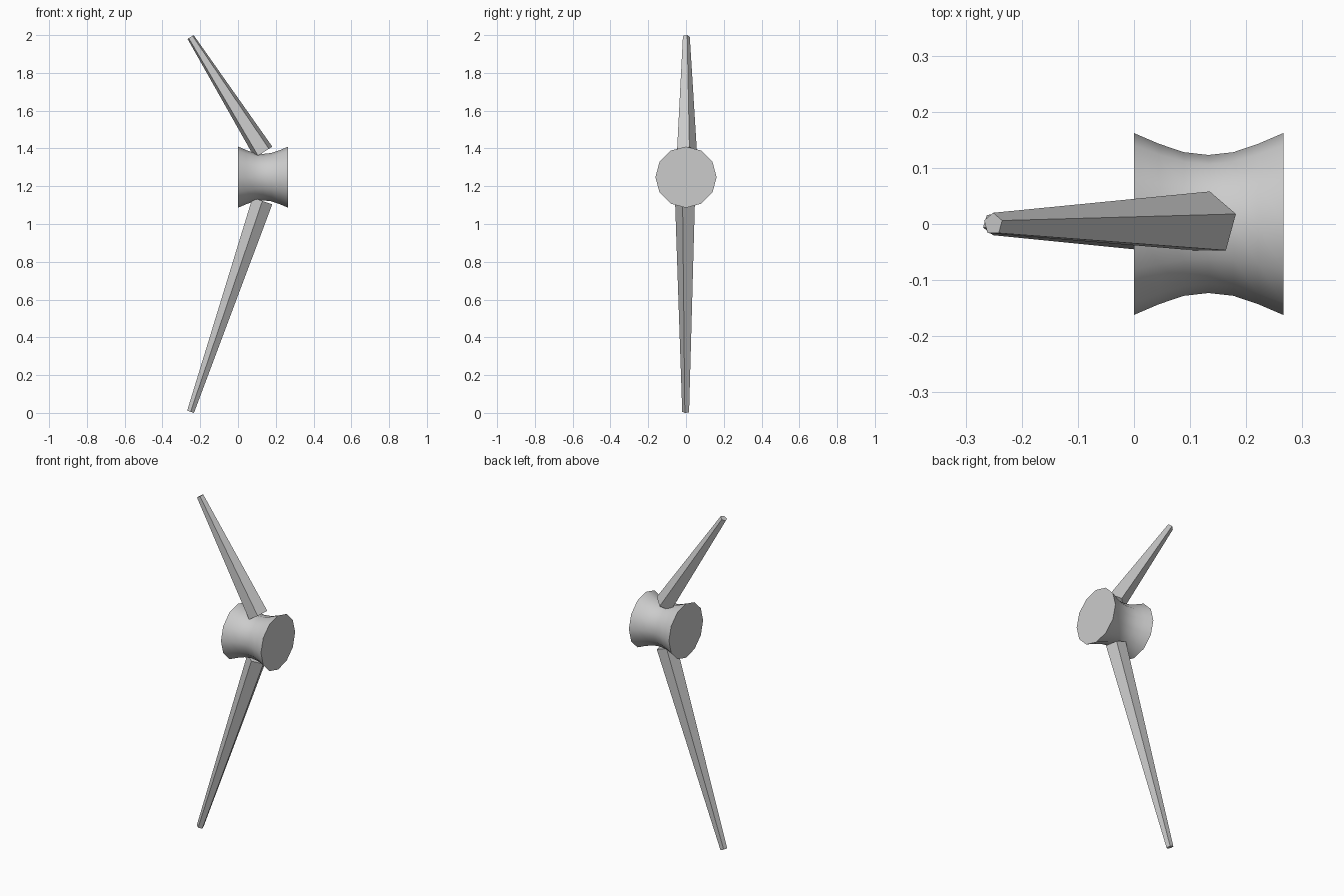
import bpy, bmesh, math
from mathutils import Vector

if "Cube" in bpy.data.objects:
    bpy.data.objects.remove(bpy.data.objects["Cube"])

grey = bpy.data.materials.new("plain grey")
grey.use_nodes = True
grey.diffuse_color = (0.6, 0.6, 0.6, 1)
grey.node_tree.nodes["Principled BSDF"].inputs["Base Color"].default_value = (0.6, 0.6, 0.6, 1)


def loft(name, rings, sides, u, v, turn=0):
    """Capped skin over regular polygons; rings holds (centre, radius)."""
    bm = bmesh.new()
    loops = []
    for centre, radius in rings:
        angles = [turn + math.tau * i / sides for i in range(sides)]
        loops.append([bm.verts.new(centre + radius * (math.cos(a) * u + math.sin(a) * v))
                      for a in angles])
    for a, b in zip(loops, loops[1:]):
        for i in range(sides):
            j = (i + 1) % sides
            bm.faces.new((a[i], a[j], b[j], b[i]))
    bm.faces.new(loops[0])
    bm.faces.new(loops[-1])
    bmesh.ops.recalc_face_normals(bm, faces=bm.faces)
    mesh = bpy.data.meshes.new(name)
    bm.to_mesh(mesh)
    bm.free()
    mesh.materials.append(grey)
    obj = bpy.data.objects.new(name, mesh)
    bpy.context.collection.objects.link(obj)
    return obj


Y = Vector((0, 1, 0))

# Waisted hub along x, smooth sides and flat ends
half = [0.123, 0.128, 0.143, 0.162]
radii = half[:0:-1] + half
hub = loft("hub", [(Vector((0.266 * i / 6, 0, 1.248)), r) for i, r in enumerate(radii)],
           12, Y, Vector((0, 0, 1)))
bpy.ops.object.select_all(action='DESELECT')
hub.select_set(True)
bpy.context.view_layer.objects.active = hub
bpy.ops.object.shade_smooth_by_angle(angle=math.radians(50))


# Tapered five-sided blades, ridge facing back above and front below
def blade(name, base, tip, ridge):
    axis = (tip - base).normalized()
    loft(name, [(base, 0.058), (tip, 0.02)], 5, axis.cross(Y), Y, math.radians(ridge))


blade("upper_blade", Vector((0.135, 0, 1.38)), Vector((-0.251, 0, 1.99)), 90)
blade("lower_blade", Vector((0.129, 0, 1.122)), Vector((-0.251, 0, 0.006)), -90)
